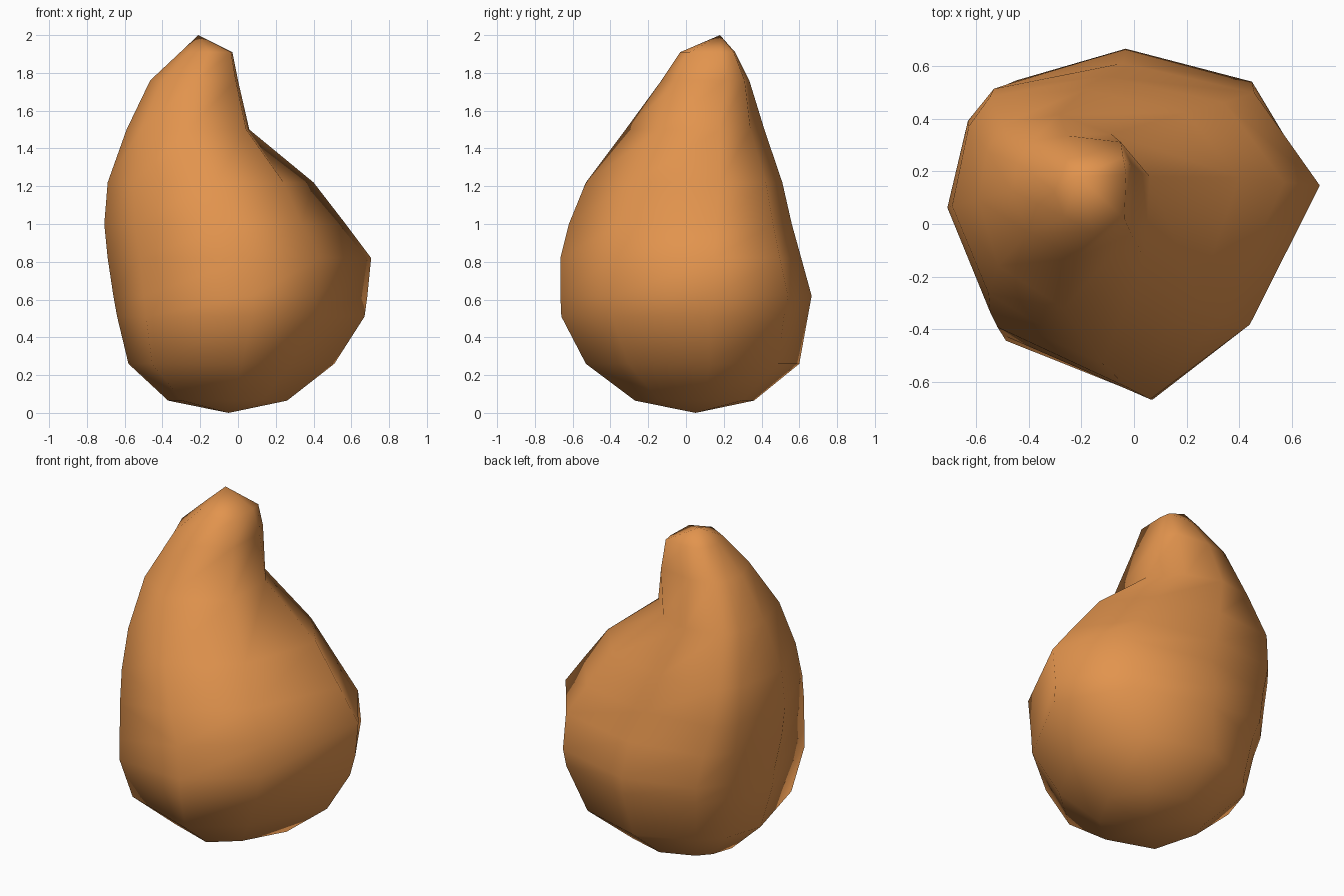
import bpy, bmesh

cube = bpy.data.objects.get("Cube")
if cube:
    bpy.data.objects.remove(cube, do_unlink=True)

# Cross-section outlines in a unit box, by height: belly, shoulder, notch, tip
OUTLINES = [
    (.4, [(1, .16), (.65, .8), (-.06, 1), (-.66, .76), (-.87, .53),
          (-1, .14), (-.77, -.7), (.1, -1), (.58, -.6)]),
    (1.15, [(1, .36), (.64, .84), (-.08, 1), (-.74, .96), (-.88, .76),
            (-1, .16), (-.74, -.47), (.06, -1), (.65, -.52)]),
    (1.5, [(1, .36), (.55, .8), (-.06, 1), (-.72, .9), (-.9, .62),
           (-1, .12), (-.77, -.56), (0, -1), (.95, -.5)]),
    (1.91, [(1, .5), (.92, .95), (-.1, 1), (-.65, .9), (-.9, .5),
            (-1, .1), (-.7, -.6), (.1, -1), (.95, -.65)]),
]

# Each level: height, x range, y range
LEVELS = [
    (.065, -.37, .26, -.27, .36),
    (.26, -.58, .51, -.53, .60),
    (.51, -.64, .67, -.66, .645),
    (.62, -.66, .685, -.665, .665),
    (.82, -.69, .705, -.665, .61),
    (1.0, -.708, .57, -.62, .56),
    (1.22, -.69, .40, -.53, .51),
    (1.5, -.59, .06, -.32, .415),
    (1.76, -.465, .0, -.13, .335),
    (1.91, -.305, -.03, -.03, .26),
]


def fit(low, high, u):
    return low + (high - low) * (u + 1) / 2


def outline_at(z):
    """Blend the two outlines around a height."""
    points = OUTLINES[0][1]
    for (z0, first), (z1, second) in zip(OUTLINES, OUTLINES[1:]):
        if z > z0:
            t = min((z - z0) / (z1 - z0), 1)
            points = [tuple(p + (q - p) * t for p, q in zip(a, b))
                      for a, b in zip(first, second)]
    return points


# Skin the levels with quads and close both ends with a fan
bm = bmesh.new()
rings = []
for z, x0, x1, y0, y1 in LEVELS:
    rings.append([bm.verts.new((fit(x0, x1, u), fit(y0, y1, v), z))
                  for u, v in outline_at(z)])

n = len(rings[0])
base = bm.verts.new((-.05, .05, 0))
tip = bm.verts.new((-.21, .18, 2))
for i in range(n):
    j = (i + 1) % n
    bm.faces.new((base, rings[0][j], rings[0][i]))
    bm.faces.new((tip, rings[-1][i], rings[-1][j]))
    for lower, upper in zip(rings, rings[1:]):
        bm.faces.new((lower[i], lower[j], upper[j], upper[i]))
bmesh.ops.recalc_face_normals(bm, faces=bm.faces)
for face in bm.faces:
    face.smooth = True

mesh = bpy.data.meshes.new("lumpy_body")
bm.to_mesh(mesh)
bm.free()
body = bpy.data.objects.new("lumpy_body", mesh)
bpy.context.collection.objects.link(body)

# Warm orange skin
color = (.76, .295, .075, 1)
skin = bpy.data.materials.new("warm_orange")
skin.use_nodes = True
skin.diffuse_color = color
skin.node_tree.nodes["Principled BSDF"].inputs["Base Color"].default_value = color
mesh.materials.append(skin)
